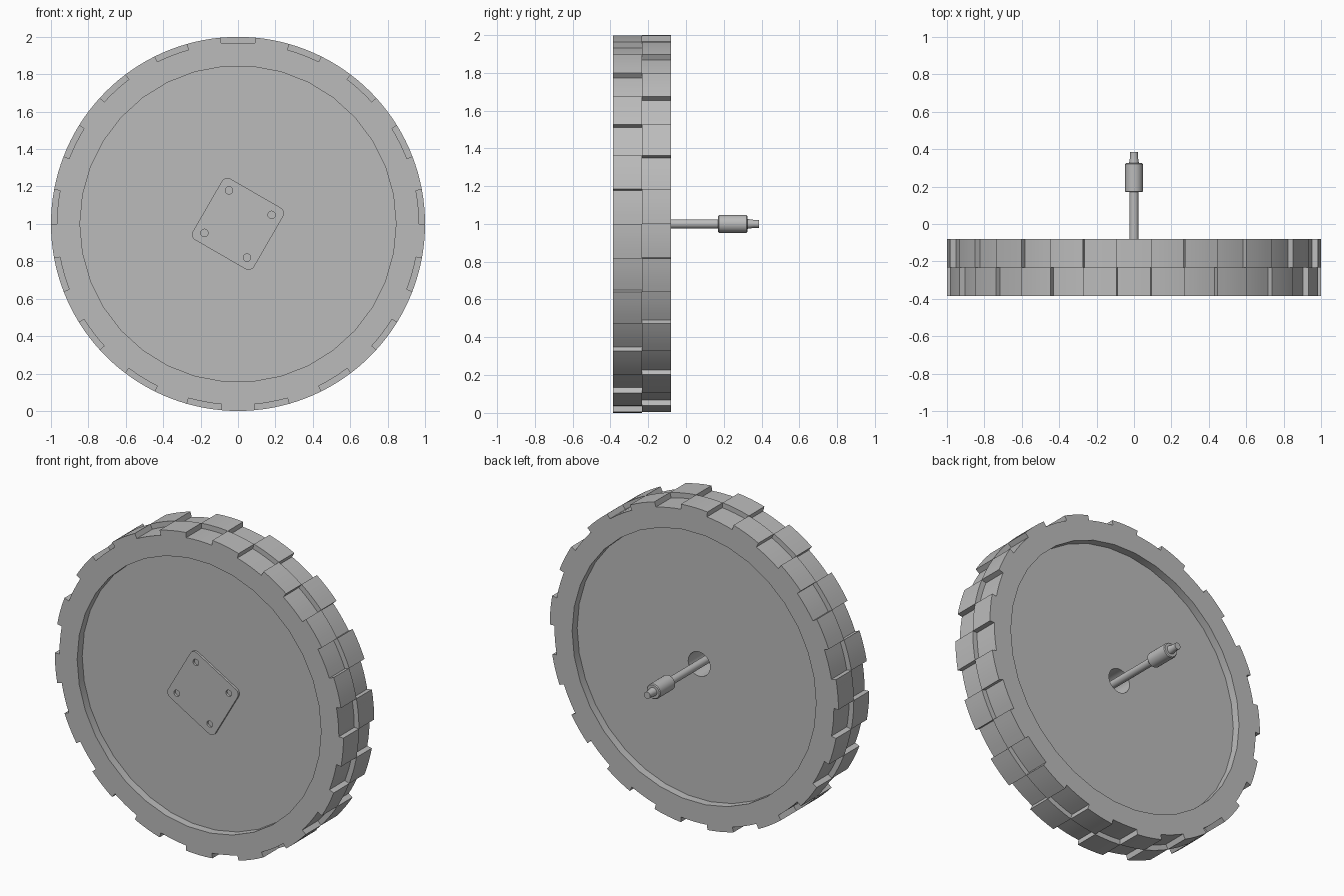
import bpy
import bmesh
from math import cos, sin, pi, radians

if "Cube" in bpy.data.objects:
    bpy.data.objects.remove(bpy.data.objects["Cube"], do_unlink=True)

CENTRE = 1.0            # height of the axle
LUGS = 17               # raised blocks per tread ring
STEPS = 2 * LUGS
STEP = 2 * pi / STEPS
R_LUG, R_GROOVE, R_RIM = 1.0, 0.968, 0.845
Y_FRONT, Y_MID, Y_BACK = -0.385, -0.232, -0.08
RECESS = 0.05
PLATE = 0.014

grey = bpy.data.materials.new("plain grey")
grey.use_nodes = True
grey.diffuse_color = (0.5, 0.5, 0.5, 1)
grey.node_tree.nodes["Principled BSDF"].inputs["Base Color"].default_value = (0.5, 0.5, 0.5, 1)


def finish(obj):
    """Give an object its colour and shading with sharp edges kept."""
    obj.data.materials.clear()
    obj.data.materials.append(grey)
    bpy.ops.object.select_all(action="DESELECT")
    obj.select_set(True)
    bpy.context.view_layer.objects.active = obj
    bpy.ops.object.shade_smooth_by_angle(angle=radians(30))


def from_bmesh(name, bm):
    bmesh.ops.remove_doubles(bm, verts=bm.verts, dist=1e-5)
    bmesh.ops.recalc_face_normals(bm, faces=bm.faces)
    mesh = bpy.data.meshes.new(name)
    bm.to_mesh(mesh)
    bm.free()
    obj = bpy.data.objects.new(name, mesh)
    bpy.context.collection.objects.link(obj)
    finish(obj)


def polar(r, a):
    return r * cos(a), CENTRE + r * sin(a)


def lathe(name, profile, segments, closed=False):
    """Revolve (radius, y) points about the axle."""
    bm = bmesh.new()
    pairs = list(zip(profile, profile[1:] + profile[:1]))
    if not closed:
        pairs.pop()
    for i in range(segments):
        a0, a1 = 2 * pi * i / segments, 2 * pi * (i + 1) / segments
        for (r0, y0), (r1, y1) in pairs:
            corners = [(r0, y0, a0), (r1, y1, a0), (r1, y1, a1), (r0, y0, a1)]
            if r0 == 0:
                corners.pop()
            elif r1 == 0:
                corners.pop(2)
            points = [(polar(r, a), y) for r, y, a in corners]
            bm.faces.new([bm.verts.new((p[0], y, p[1])) for p, y in points])
    from_bmesh(name, bm)


def tread_ring(name, y0, y1, first_raised):
    """Ring whose outer edge alternates between lugs and grooves."""
    bm = bmesh.new()
    arc = 4

    def face(points):
        bm.faces.new([bm.verts.new((p[0], y, p[1])) for p, y in points])

    for i in range(STEPS):
        a0, a1 = i * STEP, (i + 1) * STEP
        raised = (i % 2 == 0) == first_raised
        radius = R_LUG if raised else R_GROOVE
        outer = [polar(radius, a0 + STEP * k / arc) for k in range(arc + 1)]
        if raised:
            outer = [polar(R_GROOVE, a0)] + outer + [polar(R_GROOVE, a1)]
        inner = [polar(R_RIM, a1), polar(R_RIM, a0)]
        for y in (y0, y1):
            face([(p, y) for p in outer + inner])
        for line in (outer, inner):
            for p, q in zip(line, line[1:]):
                face([(p, y0), (q, y0), (q, y1), (p, y1)])
    from_bmesh(name, bm)


# Tyre: two tread rings, staggered by one lug
tread_ring("front_tread", Y_FRONT, Y_MID, False)
tread_ring("back_tread", Y_MID, Y_BACK, True)

# Recessed wheel disc with the axle hole
disc_front, disc_back = Y_FRONT + RECESS, Y_BACK - RECESS
lathe("wheel_disc", [(0.076, disc_front), (0.85, disc_front),
                     (0.85, disc_back), (0.076, disc_back)], STEPS, closed=True)

# Axle, its coupling and tapered tip
lathe("axle", [(0, disc_front), (0.024, disc_front), (0.024, 0.18), (0, 0.18)], 24)
lathe("axle_coupling", [(0, 0.17), (0.042, 0.17), (0.047, 0.175), (0.047, 0.32),
                        (0.042, 0.325), (0, 0.325)], 24)
lathe("axle_tip", [(0, 0.32), (0.027, 0.32), (0.021, 0.36), (0.021, 0.385), (0, 0.385)], 24)

# Hub plate: rounded square outline with four bolt holes
curve = bpy.data.curves.new("hub_plate", "CURVE")
curve.dimensions = "2D"
curve.fill_mode = "BOTH"
curve.extrude = PLATE / 2


def outline(points):
    spline = curve.splines.new("POLY")
    spline.points.add(len(points) - 1)
    for target, (x, y) in zip(spline.points, points):
        target.co = (x, y, 0, 1)
    spline.use_cyclic_u = True


TILT = radians(-30)
corner, corner_r, reach = 0.155, 0.034, 0.155 * 2 ** 0.5
rounded = []
for k in range(4):
    middle = TILT + pi / 4 + k * pi / 2
    for j in range(7):
        a = middle - pi / 4 + j * pi / 12
        rounded.append((reach * cos(middle) + corner_r * cos(a),
                        reach * sin(middle) + corner_r * sin(a)))
outline(rounded)
for k in range(4):
    a = TILT + pi / 4 + k * pi / 2
    outline([(0.186 * cos(a) + 0.02 * cos(t * pi / 8),
              0.186 * sin(a) + 0.02 * sin(t * pi / 8)) for t in range(16)])

plate = bpy.data.objects.new("hub_plate", curve)
bpy.context.collection.objects.link(plate)
plate.location = (0, disc_front - PLATE / 2, CENTRE)
plate.rotation_euler = (pi / 2, 0, 0)
bpy.ops.object.select_all(action="DESELECT")
plate.select_set(True)
bpy.context.view_layer.objects.active = plate
bpy.ops.object.convert(target="MESH")
finish(bpy.context.view_layer.objects.active)
